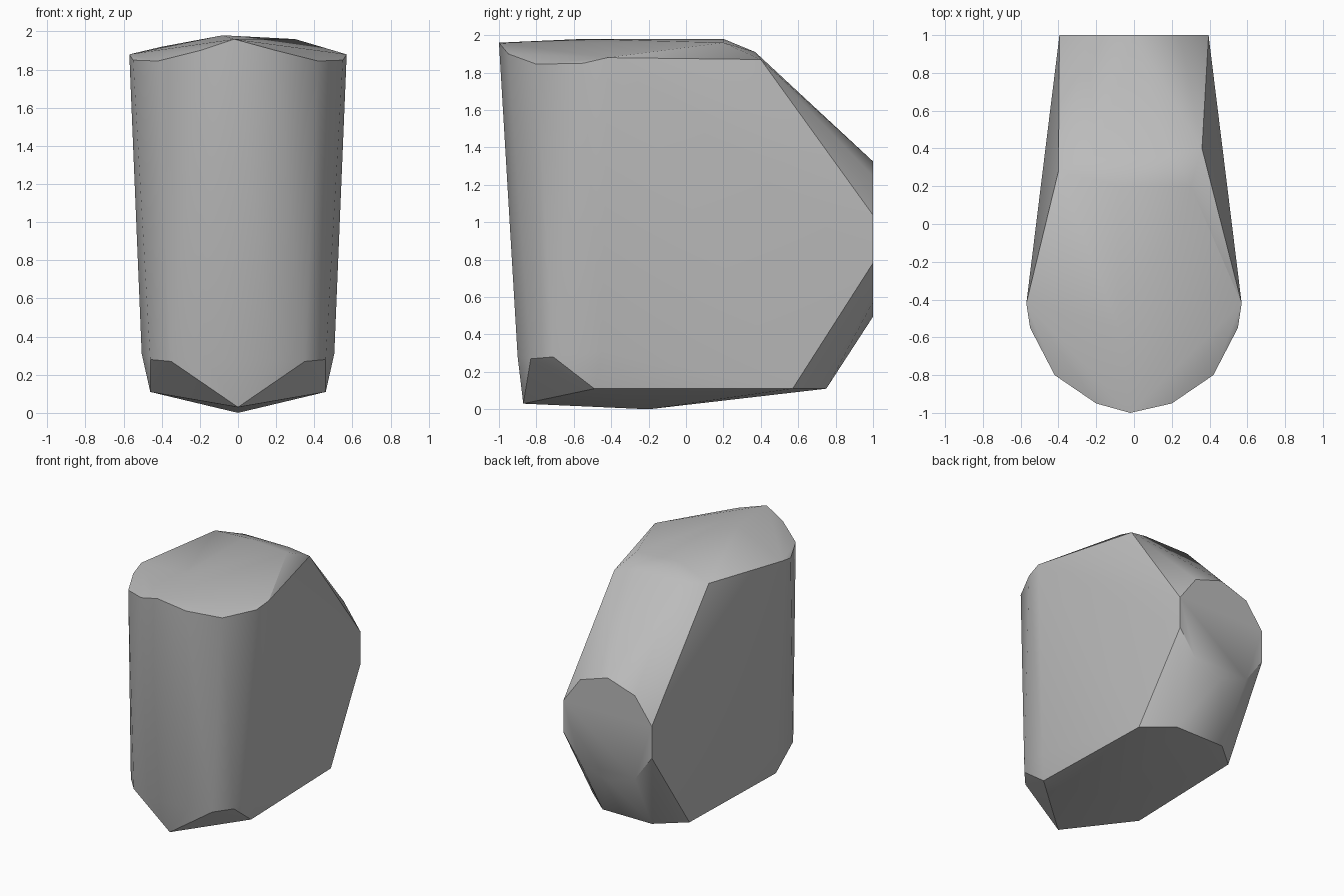
import bpy
import bmesh
from math import sin, cos, radians

# Remove only the default object
default_cube = bpy.data.objects.get("Cube")
if default_cube is not None:
    bpy.data.objects.remove(default_cube, do_unlink=True)


def make_material(name, colour):
    """Plain flat material shown in viewport and render."""
    material = bpy.data.materials.new(name)
    material.use_nodes = True
    material.diffuse_color = colour
    shader = material.node_tree.nodes["Principled BSDF"]
    shader.inputs["Base Color"].default_value = colour
    return material


def mirrored(half_profile):
    """Repeat every point of a half profile on the other side."""
    return [(side * x, y, z) for x, y, z in half_profile for side in (-1, 1)]


def back_disc(radius, centre_height, sides):
    """Flat round face at the back end."""
    points = []
    for index in range(sides):
        angle = radians(360 * (index + 0.5) / sides)
        points.append((radius * cos(angle), 1, centre_height + radius * sin(angle)))
    return points


def hull_object(name, points, material):
    """Wrap a closed faceted skin tightly around the section points."""
    bm = bmesh.new()
    for point in points:
        bm.verts.new(point)
    result = bmesh.ops.convex_hull(bm, input=bm.verts[:])
    unused = set(result["geom_interior"]) | set(result["geom_unused"])
    loose = [item for item in unused if isinstance(item, bmesh.types.BMVert)]
    bmesh.ops.delete(bm, geom=loose, context="VERTS")
    bmesh.ops.dissolve_limit(bm, angle_limit=radians(1),
                             verts=bm.verts[:], edges=bm.edges[:])
    bmesh.ops.recalc_face_normals(bm, faces=bm.faces[:])
    mesh = bpy.data.meshes.new(name)
    bm.to_mesh(mesh)
    bm.free()
    mesh.materials.append(material)
    obj = bpy.data.objects.new(name, mesh)
    bpy.context.collection.objects.link(obj)
    return obj


# Rounded front of the upper rim, and the gently domed top
upper_rim = mirrored([(0.20, -0.95, 1.90), (0.42, -0.80, 1.845),
                      (0.55, -0.55, 1.85), (0.57, -0.42, 1.88)])
front_peak = [(-0.02, -1, 1.96)]
top_dome = [(-0.08, -0.55, 1.98), (-0.08, 0.20, 1.98), (0.30, 0.20, 1.96)]

# Shoulder where the top rolls over into the sloping back
shoulder = [(-0.40, 0.28, 1.92), (-0.20, 0.37, 1.91),
            (0.20, 0.37, 1.91), (0.36, 0.40, 1.87)]

# Lower edge of the tapered body
lower_body = mirrored([(0.18, -0.90, 0.28), (0.35, -0.83, 0.27),
                       (0.46, -0.71, 0.28), (0.505, -0.45, 0.31)])

# Shallow keel below the body, rounded towards the back
keel = [(0, -0.87, 0.03), (0, -0.20, 0)]
keel_sides = mirrored([(0.46, -0.49, 0.11), (0.43, 0.57, 0.11),
                       (0.22, 0.75, 0.11)])

points = upper_rim + front_peak + top_dome + shoulder
points += lower_body + keel + keel_sides + back_disc(0.415, 0.91, 10)

grey = make_material("stone grey", (0.5, 0.5, 0.5, 1))
body = hull_object("rounded_block", points, grey)

# Smooth the curved walls while keeping the rims crisp
bpy.ops.object.select_all(action="DESELECT")
body.select_set(True)
bpy.context.view_layer.objects.active = body
bpy.ops.object.shade_smooth_by_angle(angle=radians(30))
